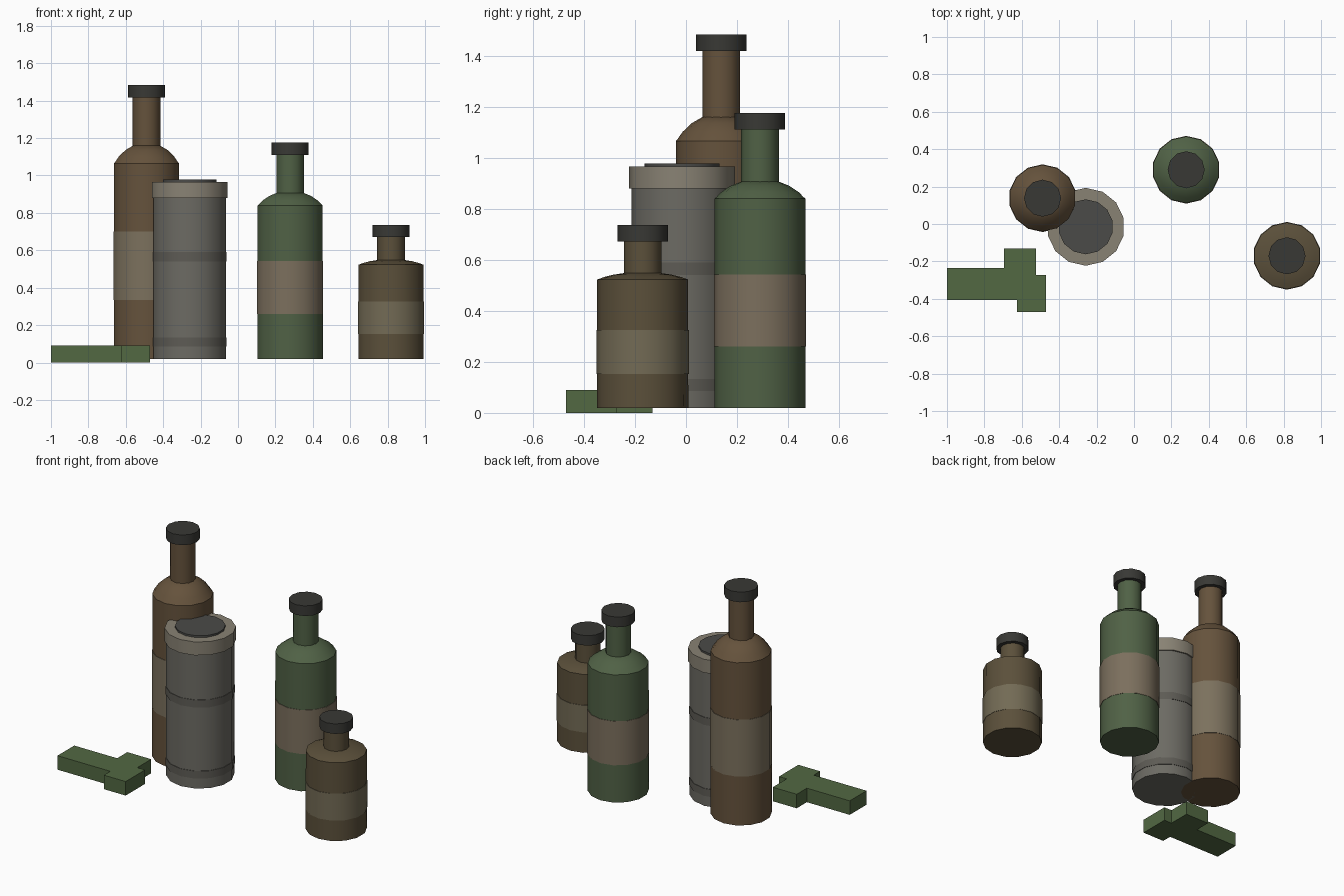
import bpy, bmesh
from math import sin, cos, pi, radians

if "Cube" in bpy.data.objects:
    bpy.data.objects.remove(bpy.data.objects["Cube"])


def finish(name, bm, color, smooth=True):
    bmesh.ops.recalc_face_normals(bm, faces=bm.faces[:])
    me = bpy.data.meshes.new(name)
    bm.to_mesh(me)
    bm.free()
    ob = bpy.data.objects.new(name, me)
    bpy.context.collection.objects.link(ob)
    mat = bpy.data.materials.new(name + "_colour")
    mat.diffuse_color = (*color, 1)
    mat.use_nodes = True
    mat.node_tree.nodes["Principled BSDF"].inputs["Base Color"].default_value = mat.diffuse_color
    me.materials.append(mat)
    if smooth:
        bpy.ops.object.select_all(action='DESELECT')
        ob.select_set(True)
        bpy.context.view_layer.objects.active = ob
        bpy.ops.object.shade_smooth_by_angle(angle=radians(35))
    return ob


def lathe(name, centre, profile, color, sides=14):
    """Capped solid of revolution from (radius, z) points, a corner on +y."""
    bm = bmesh.new()
    rings = []
    for r, z in profile:
        rings.append([bm.verts.new((centre[0] + r * sin(2 * pi * i / sides),
                                    centre[1] + r * cos(2 * pi * i / sides), z))
                      for i in range(sides)])
    for a, b in zip(rings, rings[1:]):
        for i in range(sides):
            j = (i + 1) % sides
            bm.faces.new((a[i], a[j], b[j], b[i]))
    bm.faces.new(rings[0])
    bm.faces.new(rings[-1])
    return finish(name, bm, color)


def drum(name, centre, r, z0, z1, color, sides=14):
    return lathe(name, centre, [(r, z0), (r, z1)], color, sides)


BASE = 0.02
CAP = (.04, .04, .035)
SHOULDER = [(.178, 0), (.17, .1), (.152, .38), (.115, .75), (.073, 1)]


def bottle(name, centre, body_top, shoulder_h, neck_top, cap_top, label, glass, paper):
    # body with rounded shoulder
    lathe(name + "_body", centre,
          [(.179, BASE)] + [(r, body_top + f * shoulder_h) for r, f in SHOULDER], glass)
    # neck, cap and label band
    drum(name + "_neck", centre, .074, body_top, neck_top + .01, glass, 12)
    drum(name + "_cap", centre, .099, neck_top, cap_top, CAP, 12)
    drum(name + "_label", centre, .181, *label, paper)


bottle("tall_bottle", (-.489, .138), 1.065, .095, 1.418, 1.483, (.335, .70),
       (.13, .085, .045), (.20, .165, .11))
bottle("green_bottle", (.279, .29), .84, .067, 1.11, 1.175, (.26, .543),
       (.08, .12, .06), (.20, .16, .11))
bottle("short_bottle", (.818, -.17), .523, .025, .672, .736, (.152, .325),
       (.105, .08, .043), (.17, .145, .09))

# can: body, two bands, rim, lid
can = (-.258, -.015)
drum("can_body", can, .199, BASE, .92, (.15, .145, .125))
for i, (z0, z1) in enumerate([(.085, .133), (.541, .59)]):
    drum(f"can_band_{i + 1}", can, .202, z0, z1, (.11, .105, .09))
drum("can_rim", can, .208, .88, .966, (.25, .225, .175))
drum("can_lid", can, .147, .95, .978, (.07, .07, .065))

# flat stepped shard lying on the ground
outline = [(-1, -.405), (-.625, -.405), (-.625, -.47), (-.47, -.47), (-.47, -.273),
           (-.525, -.273), (-.525, -.132), (-.695, -.132), (-.695, -.235), (-1, -.235)]
bm = bmesh.new()
face = bm.faces.new([bm.verts.new((x, y, 0)) for x, y in outline])
top = bmesh.ops.extrude_face_region(bm, geom=[face], use_keep_orig=True)
bmesh.ops.translate(bm, vec=(0, 0, .09),
                    verts=[v for v in top["geom"] if isinstance(v, bmesh.types.BMVert)])
finish("ground_shard", bm, (.085, .14, .055), smooth=False)
